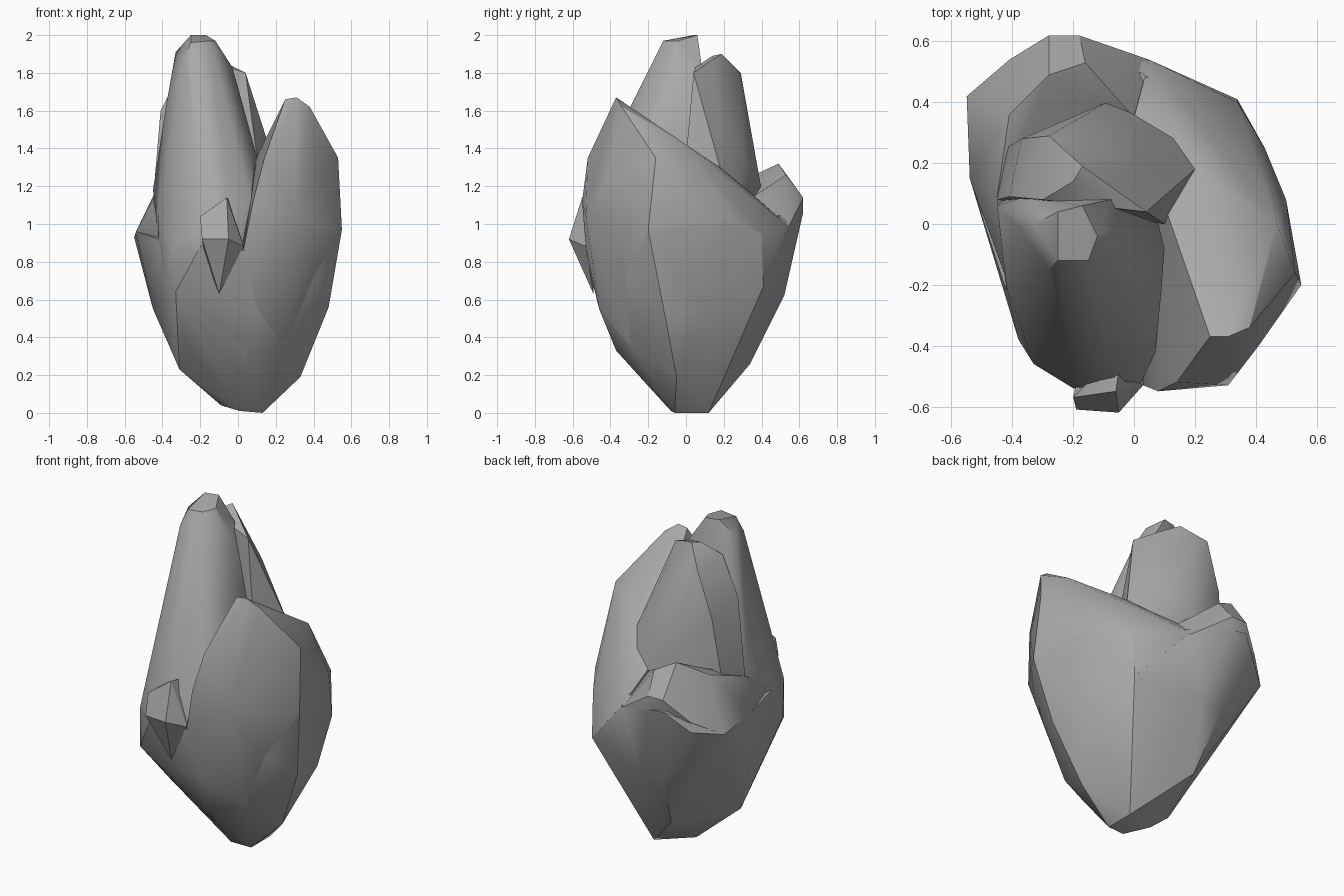
import bpy
import bmesh
import math
from mathutils import Vector

CM = 0.01  # points are given in hundredths of a unit

cube = bpy.data.objects.get("Cube")
if cube:
    bpy.data.objects.remove(cube, do_unlink=True)


def make_material(name, colour):
    material = bpy.data.materials.new(name)
    material.use_nodes = True
    material.diffuse_color = colour
    shader = next(n for n in material.node_tree.nodes if n.type == "BSDF_PRINCIPLED")
    shader.inputs["Base Color"].default_value = colour
    shader.inputs["Roughness"].default_value = 0.9
    return material


stone_grey = make_material("stone grey", (0.4, 0.4, 0.4, 1))


def chiselled_rock(name, corners, smooth_angle=30):
    """Wrap a faceted convex stone around a few corner points."""
    bm = bmesh.new()
    for corner in corners:
        bm.verts.new(Vector(corner) * CM)
    hull = bmesh.ops.convex_hull(bm, input=bm.verts)
    unused = {g for g in hull["geom_interior"] + hull["geom_unused"]
              if isinstance(g, bmesh.types.BMVert)}
    bmesh.ops.delete(bm, geom=list(unused), context="VERTS")
    bmesh.ops.dissolve_limit(bm, angle_limit=math.radians(3),
                             verts=bm.verts, edges=bm.edges)
    bmesh.ops.recalc_face_normals(bm, faces=bm.faces)
    mesh = bpy.data.meshes.new(name)
    bm.to_mesh(mesh)
    bm.free()
    mesh.materials.append(stone_grey)
    rock = bpy.data.objects.new(name, mesh)
    bpy.context.collection.objects.link(rock)
    bpy.ops.object.select_all(action="DESELECT")
    rock.select_set(True)
    bpy.context.view_layer.objects.active = rock
    bpy.ops.object.shade_smooth_by_angle(angle=math.radians(smooth_angle))


# Flanks are shared by the body and the rocks rising from it
left_flank = [
    (33, -5, 19), (25, -29, 35), (10, -46, 55), (48, -12, 56),
    (46, 10, 52), (40, -32, 72), (34, 41, 67), (55, -20, 97),
    (50, 8, 100), (43, 25, 101), (34, 40, 95),
]
right_flank = [
    (-31, -8, 23), (2, -25, 20), (5, -37, 33), (-28, -25, 38),
    (-37, -20, 52), (-38, -38, 69), (-33, -46, 64), (-42, -22, 92),
    (-33, -46, 88), (-20, -54, 88),
]

# Tapering lower body
chiselled_rock("rock_body", left_flank + right_flank + [
    (1, -8, 1), (13, -6, 0), (13, 12, 0), (-9, 3, 4),
    (-12, 15, 15), (15, 18, 15), (-14, 34, 26), (-20, 50, 60),
    (-33, 45, 69), (-45, 5, 55), (-49, 8, 78), (3, -53, 86),
    (-5, 52, 62), (5, 54, 98), (-18, 62, 106), (-28, 62, 107),
    (-41, 54, 95), (-55, 42, 93), (-54, 15, 96),
])

# Broad shoulder with a small peak, sloping down towards the back
chiselled_rock("left_shoulder", left_flank + [
    (25, -37, 166), (31, -37, 167), (38, -34, 162), (40, -24, 149),
    (53, -16, 135), (47, 0, 142), (11, -5, 137), (12, 12, 132),
    (20, 18, 130), (45, 10, 125), (41, -40, 127), (31, -53, 104),
    (14, -52, 135), (8, -55, 112), (3, -53, 87), (0, 20, 90),
    (0, 35, 116), (5, 54, 99),
])

# Tall main spire leaning over the front
chiselled_rock("main_spire", right_flank + [
    (-25, -12, 196), (-15, -12, 197), (-25, 4, 200), (-17, 6, 200),
    (-12, -4, 197), (-33, 0, 191), (-28, -15, 187), (-8, 8, 186),
    (-38, -1, 163), (-24, -31, 155), (-15, -32, 157), (-3, -3, 183),
    (-8, -20, 165), (1, -16, 150), (9, -22, 135), (10, -8, 136),
    (7, -42, 113), (-45, 6, 118), (-42, -20, 104), (-17, -54, 104),
    (-5, -54, 104), (2, -53, 88), (-35, 9, 165), (5, 12, 130),
    (-35, 15, 100),
])

# Second spire leaning on the back of the first
chiselled_rock("rear_spire", [
    (-20, 14, 189), (-17, 19, 190), (-10, 14, 187), (-28, 29, 180),
    (-22, 28, 180), (-30, 8, 182), (-5, 5, 183), (4, 4, 180),
    (-37, 28, 152), (-12, 25, 168), (2, 31, 136), (4, 17, 163),
    (-41, 9, 160), (20, 18, 130), (10, 0, 136), (-9, 40, 118),
    (-42, 25, 113), (25, 25, 105), (-45, 8, 113),
])

# Low ledge at the back
chiselled_rock("back_ledge", [
    (-28, 49, 132), (-16, 53, 126), (-41, 36, 123), (-9, 40, 118),
    (-45, 9, 113), (-18, 62, 114), (-28, 62, 114), (-41, 54, 101),
    (-55, 42, 93), (-54, 15, 96), (0, 35, 114), (5, 54, 98),
    (-18, 62, 106), (-10, 10, 100), (-42, -18, 98), (-40, -18, 85),
    (-49, 15, 82),
])

# Small spur jutting from the front
chiselled_rock("front_spur", [
    (-20, -57, 104), (-13, -50, 109), (-6, -55, 114), (-5, -48, 113),
    (-5, -62, 92), (-19, -61, 92), (3, -53, 88), (-10, -49, 63),
    (-18, -48, 84),
], 20)
